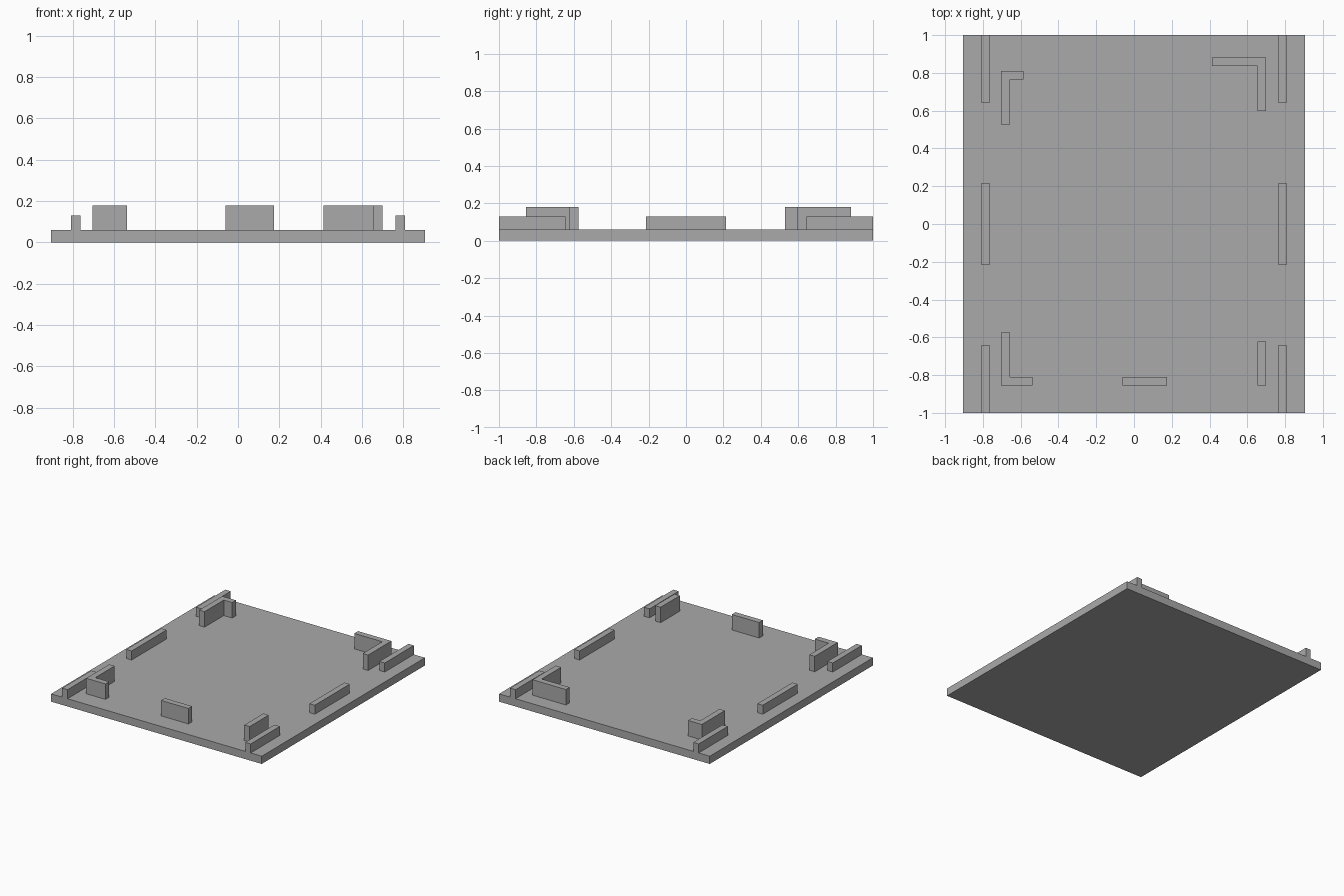
import bpy
import bmesh

cube = bpy.data.objects.get("Cube")
if cube:
    bpy.data.objects.remove(cube, do_unlink=True)

grey = bpy.data.materials.new("plain grey")
grey.use_nodes = True
colour = (0.4, 0.4, 0.4, 1)
grey.diffuse_color = colour
grey.node_tree.nodes["Principled BSDF"].inputs["Base Color"].default_value = colour

BASE_TOP, RAIL_TOP, WALL_TOP = 0.06, 0.13, 0.18
THICK = 0.046


def prism(name, outline, z0, z1):
    """Extrude a flat outline from z0 up to z1."""
    bm = bmesh.new()
    face = bm.faces.new([bm.verts.new((x, y, z0)) for x, y in outline])
    top = bmesh.ops.extrude_face_region(bm, geom=[face], use_keep_orig=True)["geom"]
    verts = [v for v in top if isinstance(v, bmesh.types.BMVert)]
    bmesh.ops.translate(bm, verts=verts, vec=(0, 0, z1 - z0))
    bmesh.ops.recalc_face_normals(bm, faces=bm.faces)
    mesh = bpy.data.meshes.new(name)
    bm.to_mesh(mesh)
    bm.free()
    mesh.materials.append(grey)
    obj = bpy.data.objects.new(name, mesh)
    bpy.context.collection.objects.link(obj)
    return obj


def block(name, x0, x1, y0, y1, z0, z1):
    return prism(name, [(x0, y0), (x1, y0), (x1, y1), (x0, y1)], z0, z1)


def corner_wall(name, x, y, end_x, end_y):
    """L-shaped wall: outer corner at (x, y), arms reaching end_x and end_y."""
    tx = THICK if end_x > x else -THICK
    ty = THICK if end_y > y else -THICK
    prism(name, [(x, y), (end_x, y), (end_x, y + ty), (x + tx, y + ty),
                 (x + tx, end_y), (x, end_y)], BASE_TOP, WALL_TOP)


# Base plate
block("base_plate", -0.904, 0.904, -1, 1, 0, BASE_TOP)

# Low rails along both sides
for side, sign in (("left", 1), ("right", -1)):
    x0, x1 = sorted((sign * 0.763, sign * 0.809))
    for place, y0, y1 in (("front", -1, -0.643), ("middle", -0.214, 0.214),
                          ("back", 0.643, 1)):
        block(f"{place}_{side}_rail", x0, x1, y0, y1, BASE_TOP, RAIL_TOP)

# Tall corner walls
corner_wall("back_left_corner_wall", 0.699, 0.882, 0.413, 0.597)
corner_wall("back_right_corner_wall", -0.703, 0.81, -0.585, 0.528)
corner_wall("front_right_corner_wall", -0.703, -0.856, -0.538, -0.574)

# Tall straight walls
block("front_left_wall", 0.699 - THICK, 0.699, -0.856, -0.622, BASE_TOP, WALL_TOP)
block("front_middle_wall", -0.061, 0.174, -0.856, -0.856 + THICK, BASE_TOP, WALL_TOP)
